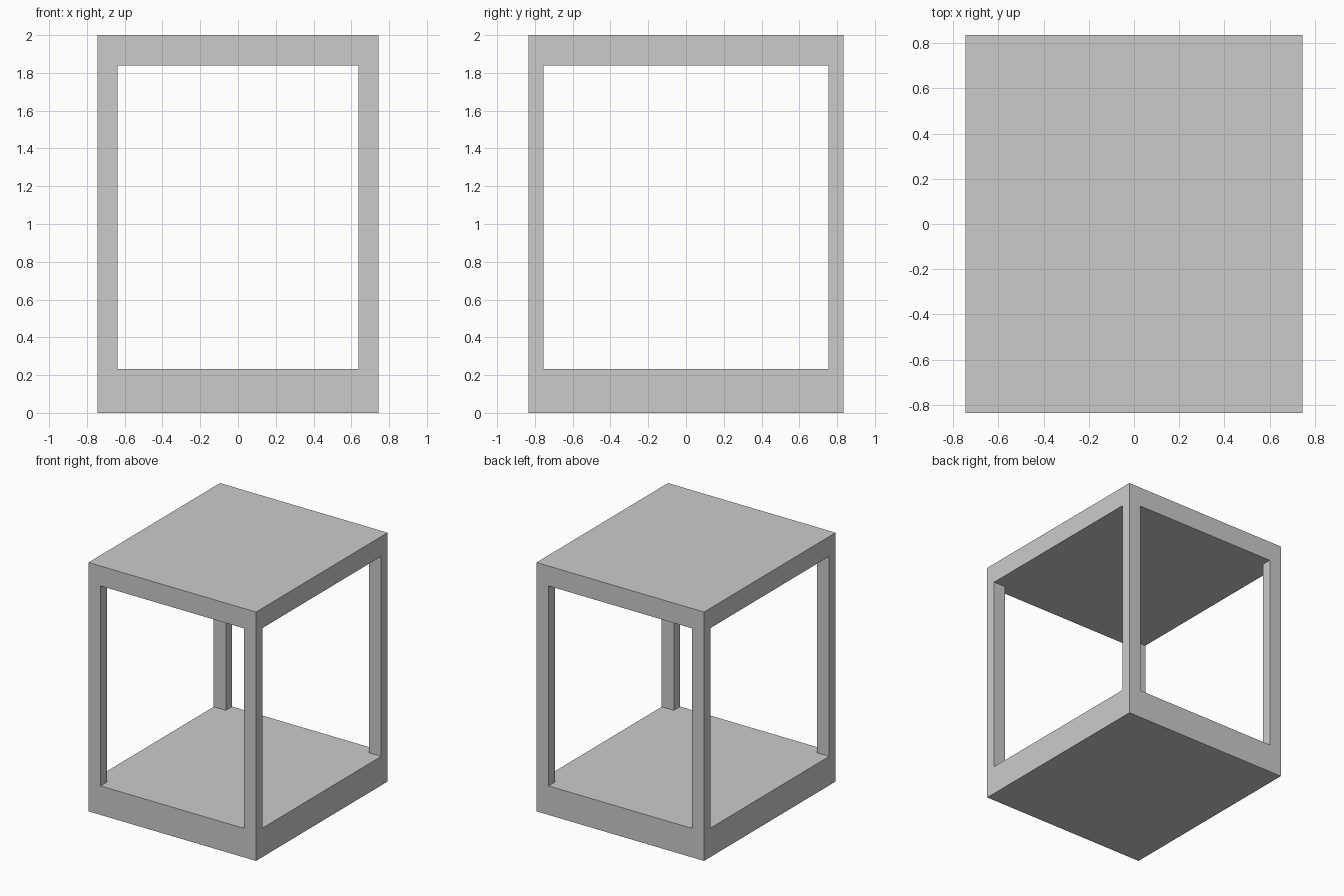
import bpy, bmesh

if "Cube" in bpy.data.objects:
    bpy.data.objects.remove(bpy.data.objects["Cube"])

HX, HY, HEIGHT = 0.745, 0.835, 2.0      # outer half sizes and height
IX, IY = 0.637, 0.755                   # inner edges of the corner posts
FLOOR, CEILING = 0.233, 1.84            # top of base slab, underside of roof slab


def prism(name, outline, z0, z1):
    """Extrude a flat outline from z0 up to z1."""
    bm = bmesh.new()
    face = bm.faces.new([bm.verts.new((x, y, z0)) for x, y in outline])
    ext = bmesh.ops.extrude_face_region(bm, geom=[face])
    top = [g for g in ext["geom"] if isinstance(g, bmesh.types.BMVert)]
    bmesh.ops.translate(bm, verts=top, vec=(0, 0, z1 - z0))
    bmesh.ops.recalc_face_normals(bm, faces=bm.faces)
    mesh = bpy.data.meshes.new(name)
    bm.to_mesh(mesh)
    bm.free()
    obj = bpy.data.objects.new(name, mesh)
    bpy.context.collection.objects.link(obj)
    return obj


# Lantern body: solid block
frame = prism("lantern_frame", [(-HX, -HY), (HX, -HY), (HX, HY), (-HX, HY)], 0, HEIGHT)

# Cross-shaped cutter opens all four sides, leaving base, roof and corner posts
OX, OY = HX + 0.2, HY + 0.2
quarter = [(OX, IY), (IX, IY), (IX, OY)]
cross = (quarter
         + [(-x, y) for x, y in reversed(quarter)]
         + [(-x, -y) for x, y in quarter]
         + [(x, -y) for x, y in reversed(quarter)])
cutter = prism("opening_cutter", cross, FLOOR, CEILING)
cutter.hide_render = True

cut = frame.modifiers.new("openings", "BOOLEAN")
cut.operation = "DIFFERENCE"
cut.solver = "EXACT"
cut.object = cutter

# Apply the cut and drop the helper
bpy.context.view_layer.objects.active = frame
frame.select_set(True)
bpy.ops.object.modifier_apply(modifier=cut.name)
bpy.data.objects.remove(cutter)
